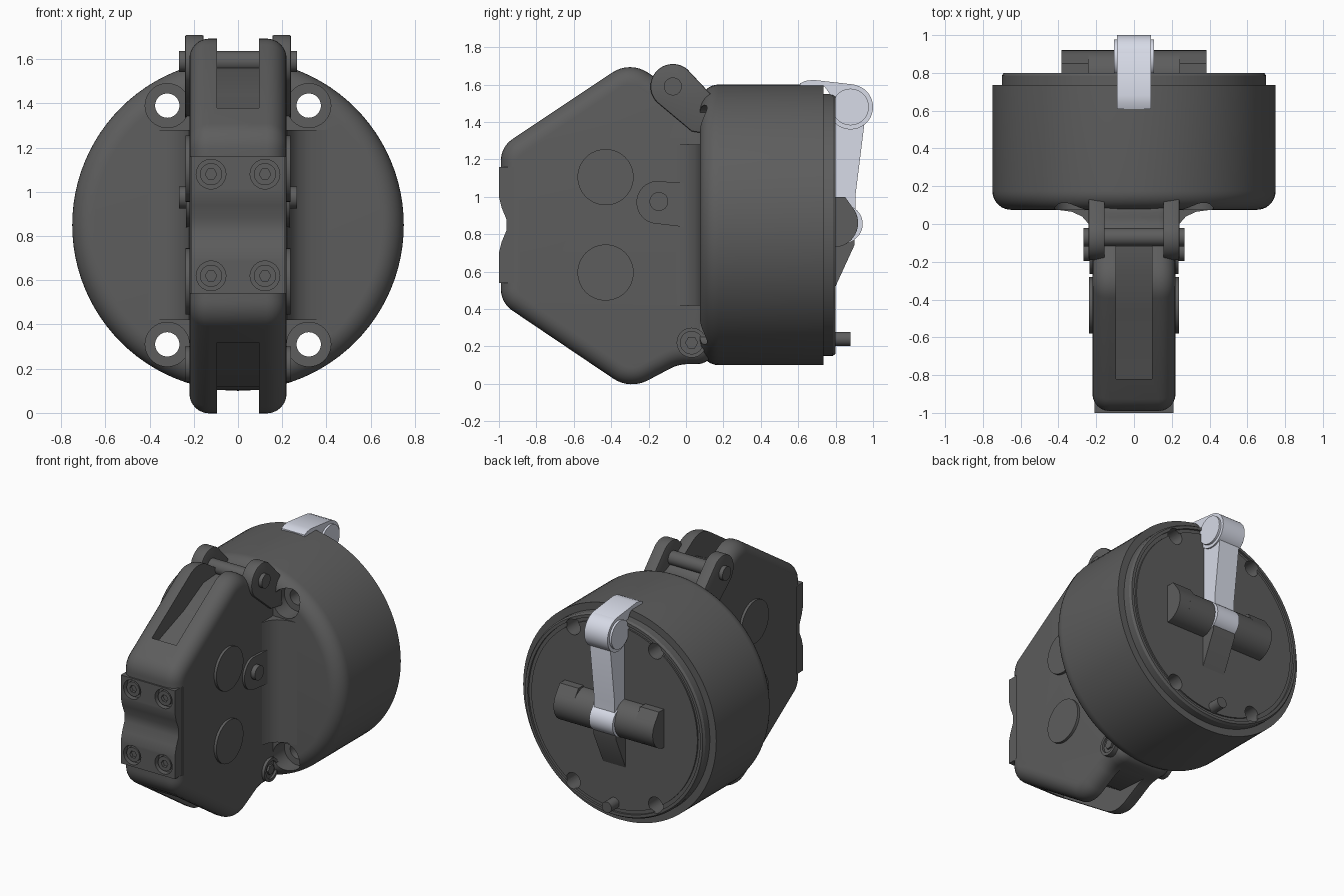
import bpy, bmesh, math
from mathutils import Vector

if "Cube" in bpy.data.objects:
    bpy.data.objects.remove(bpy.data.objects["Cube"], do_unlink=True)


def material(name, rgb):
    m = bpy.data.materials.new(name)
    m.use_nodes = True
    m.diffuse_color = (*rgb, 1)
    b = next(n for n in m.node_tree.nodes if n.type == 'BSDF_PRINCIPLED')
    b.inputs["Base Color"].default_value = (*rgb, 1)
    b.inputs["Roughness"].default_value = 0.6
    return m


DARK = material("dark_grey", (0.11, 0.11, 0.11))
LIGHT = material("pale_blue_grey", (0.79, 0.82, 0.93))
MID = 0.85          # height of the drum axis


def finish(name, bm, mat):
    bmesh.ops.recalc_face_normals(bm, faces=bm.faces)
    me = bpy.data.meshes.new(name)
    bm.to_mesh(me)
    bm.free()
    ob = bpy.data.objects.new(name, me)
    bpy.context.collection.objects.link(ob)
    me.materials.append(mat)
    return ob


def activate(ob):
    bpy.ops.object.select_all(action='DESELECT')
    ob.select_set(True)
    bpy.context.view_layer.objects.active = ob


def prism(name, pts, axis, lo, hi, mat=DARK):
    """Extrude a 2D outline: x takes (y, z), y takes (x, z), z takes (x, y)."""
    place = {'x': lambda a, b, t: (t, a, b), 'y': lambda a, b, t: (a, t, b),
             'z': lambda a, b, t: (a, b, t)}[axis]
    bm = bmesh.new()
    rings = [[bm.verts.new(place(a, b, t)) for a, b in pts] for t in (lo, hi)]
    for r in rings:
        bm.faces.new(r)
    n = len(pts)
    for i in range(n):
        j = (i + 1) % n
        bm.faces.new((rings[0][i], rings[0][j], rings[1][j], rings[1][i]))
    return finish(name, bm, mat)


def circle(a, b, r, n=40, start=0, sweep=360):
    full = sweep == 360
    k = n if full else n + 1
    return [(a + r * math.cos(math.radians(start + sweep * i / n)),
             b + r * math.sin(math.radians(start + sweep * i / n))) for i in range(k)]


def cyl(name, axis, a, b, r, lo, hi, mat=DARK, n=40):
    return prism(name, circle(a, b, r, n), axis, lo, hi, mat)


def rounded(corners, n=8):
    """Outline from (a, b, radius) corners."""
    out = []
    for i, (a, b, r) in enumerate(corners):
        p = Vector((a, b))
        if not r:
            out.append((a, b))
            continue
        u = (Vector(corners[i - 1][:2]) - p).normalized()
        v = (Vector(corners[(i + 1) % len(corners)][:2]) - p).normalized()
        half = u.angle(v) / 2
        c = p + (u + v).normalized() * r / math.sin(half)
        s = p + u * r / math.tan(half) - c
        e = p + v * r / math.tan(half) - c
        turn = math.atan2(s.x * e.y - s.y * e.x, s.dot(e))
        for k in range(n + 1):
            t = turn * k / n
            out.append((c.x + s.x * math.cos(t) - s.y * math.sin(t),
                        c.y + s.x * math.sin(t) + s.y * math.cos(t)))
    return out


def bevel(ob, width, segments=3, angle=50):
    m = ob.modifiers.new("bevel", 'BEVEL')
    m.width, m.segments, m.angle_limit = width, segments, math.radians(angle)
    m.use_clamp_overlap = False
    activate(ob)
    bpy.ops.object.modifier_apply(modifier=m.name)


def cut(ob, cutter):
    m = ob.modifiers.new("cut", 'BOOLEAN')
    m.operation, m.solver, m.object = 'DIFFERENCE', 'EXACT', cutter
    activate(ob)
    bpy.ops.object.modifier_apply(modifier=m.name)
    bpy.data.objects.remove(cutter, do_unlink=True)


# Drum, turned around the y axis, with a groove in its back plate
profile = [(0, 0.075)] + [(0.65 + 0.1 * math.sin(math.radians(t)), 0.175 - 0.1 * math.cos(math.radians(t)))
                          for t in range(0, 91, 10)]
profile += [(0.75, 0.735), (0.70, 0.735), (0.70, 0.785), (0.69, 0.8), (0.67, 0.8),
            (0.67, 0.785), (0.645, 0.785), (0.645, 0.795), (0, 0.795)]
bm = bmesh.new()
vs = [bm.verts.new((r, y, MID)) for r, y in profile]
es = [bm.edges.new(p) for p in zip(vs, vs[1:])]
bmesh.ops.spin(bm, geom=vs + es, cent=(0, 0, MID), axis=(0, 1, 0), angle=math.tau, steps=96)
bmesh.ops.remove_doubles(bm, verts=bm.verts, dist=1e-5)
drum = finish("drum", bm, DARK)
for s in (1, -1):
    for z in (0.31, 1.39):
        cut(drum, cyl("counterbore", 'y', s * 0.32, z, 0.1, -0.1, 0.2))
        cut(drum, cyl("through_hole", 'y', s * 0.32, z, 0.055, -0.1, 1))

# Caliper body with rounded rim, slots above and below, and a front seat
body = prism("caliper_body", rounded([
    (-0.99, 1.267, 0.14), (-0.30, 1.727, 0.17), (0.0, 1.53, 0.12), (0.15, 1.53, 0),
    (0.15, 0.105, 0), (-0.04, 0.105, 0.2), (-0.30, -0.032, 0.18), (-0.99, 0.433, 0.14)]),
    'x', -0.22, 0.22)
bevel(body, 0.09, 6)
slot = [(-0.82, 1.31), (-0.46, 1.44), (-0.25, 1.55), (0.05, 1.57), (0.05, 1.9), (-0.82, 1.9)]
cut(body, prism("upper_slot", slot, 'x', -0.095, 0.095))
cut(body, prism("lower_slot", [(y, 2 * MID - z - (0.03 if 1.5 < z < 1.6 else 0)) for y, z in slot],
                'x', -0.095, 0.095))
cut(body, prism("plate_seat", [(-1.1, 0.54), (-0.92, 0.54), (-0.92, 1.16), (-1.1, 1.16)], 'x', -0.4, 0.4))

# Front clamp plate with four socket screws
plate = prism("clamp_plate", [(-0.92, 0.54), (-1, 0.54), (-1, 0.70), (-0.985, 0.76), (-0.96, 0.82),
                              (-0.96, 0.88), (-0.985, 0.94), (-1, 1.0), (-1, 1.16), (-0.92, 1.16)],
              'x', -0.21, 0.21)
for x in (-0.122, 0.122):
    for z in (0.62, 1.08):
        cut(plate, cyl("screw_recess", 'y', x, z, 0.067, -1.1, -0.96))
        head = cyl("clamp_screw", 'y', x, z, 0.05, -0.99, -0.95)
        cut(head, cyl("hex_socket", 'y', x, z, 0.026, -1.1, -0.97, n=6))

for s, side in ((1, "left"), (-1, "right")):
    def span(a, b):
        return sorted((s * a, s * b))
    # Flare from body into drum
    flare = [(0.2, -0.05), (0.222, -0.05), (0.24, 0.0), (0.275, 0.04), (0.33, 0.065), (0.42, 0.077), (0.2, 0.15)]
    prism(side + "_flare", [(s * x, y) for x, y in flare], 'z', 0.42, 1.28)
    # Round side covers
    for z, pos in ((1.105, "upper"), (0.595, "lower")):
        cyl(f"{side}_{pos}_cover", 'x', -0.43, z, 0.15, *span(0.2, 0.238), n=48)
    # Side tab and its pin
    prism(side + "_tab", circle(-0.15, 0.97, 0.115, 20, 100, 170) + [(0.02, 0.835), (0.02, 1.075)],
          'x', *span(0.2, 0.236))
    cyl(side + "_tab_pin", 'x', -0.145, 0.975, 0.05, *span(0.2, 0.268))
    # Hinge lug reaching forward from the drum
    lug = prism(side + "_hinge_lug", circle(-0.07, 1.59, 0.12, 24, 50, 175) +
                [(0.03, 1.35), (0.15, 1.33), (0.15, 1.53)], 'x', *span(0.155, 0.24))
    bevel(lug, 0.008, 2)
    # Lower side bolt
    bolt = cyl(side + "_side_bolt", 'x', 0.03, 0.22, 0.08, *span(0.15, 0.24))
    cut(bolt, cyl("bolt_rim", 'x', 0.03, 0.22, 0.06, *span(0.225, 0.4)))
    cyl(side + "_bolt_head", 'x', 0.03, 0.22, 0.035, *span(0.2, 0.238), n=6)

# Hinge rod through both lugs
cyl("hinge_rod", 'x', -0.07, 1.59, 0.048, -0.268, 0.268)

# Back: round cross bar with square-shouldered ends, wedge and locating pin
cyl("cross_bar", 'x', 0.79, 0.86, 0.13, -0.3, 0.3, n=48)
for s, side in ((1, "left"), (-1, "right")):
    prism(side + "_bar_end", [(0.78, 1.0), (0.85, 1.0)] + circle(0.79, 0.86, 0.13, 14, 35, -125) + [(0.78, 0.73)],
          'x', *sorted((s * 0.24, s * 0.385)))
prism("wedge", [(0.78, 0.5), (0.79, 0.5), (0.9, 0.74), (0.9, 0.85), (0.78, 0.85)], 'x', -0.088, 0.088)
cyl("locating_pin", 'y', 0, 0.24, 0.038, 0.77, 0.88)

# Pale lever: arm, barrels and top finger
prism("lever_arm", [(0.79, 0.82), (0.905, 0.82), (0.905, 1.0), (0.955, 1.40), (0.93, 1.56), (0.79, 1.56)],
      'x', -0.08, 0.08, LIGHT)
cyl("lever_lower_barrel", 'x', 0.845, 0.855, 0.1, -0.09, 0.09, LIGHT)
cyl("lever_upper_barrel", 'x', 0.88, 1.48, 0.12, -0.09, 0.09, LIGHT)
cyl("lever_pin", 'x', 0.88, 1.48, 0.098, -0.105, 0.105, LIGHT)
prism("lever_finger", [(0.61, 1.59), (0.61, 1.607), (0.64, 1.62), (0.68, 1.625), (0.90, 1.60), (0.96, 1.565),
                       (0.88, 1.50), (0.79, 1.52), (0.74, 1.59)], 'x', -0.09, 0.09, LIGHT)

# Smooth shading with sharp edges kept
for ob in list(bpy.context.scene.objects):
    if ob.type == 'MESH':
        activate(ob)
        bpy.ops.object.shade_smooth_by_angle(angle=math.radians(32))
